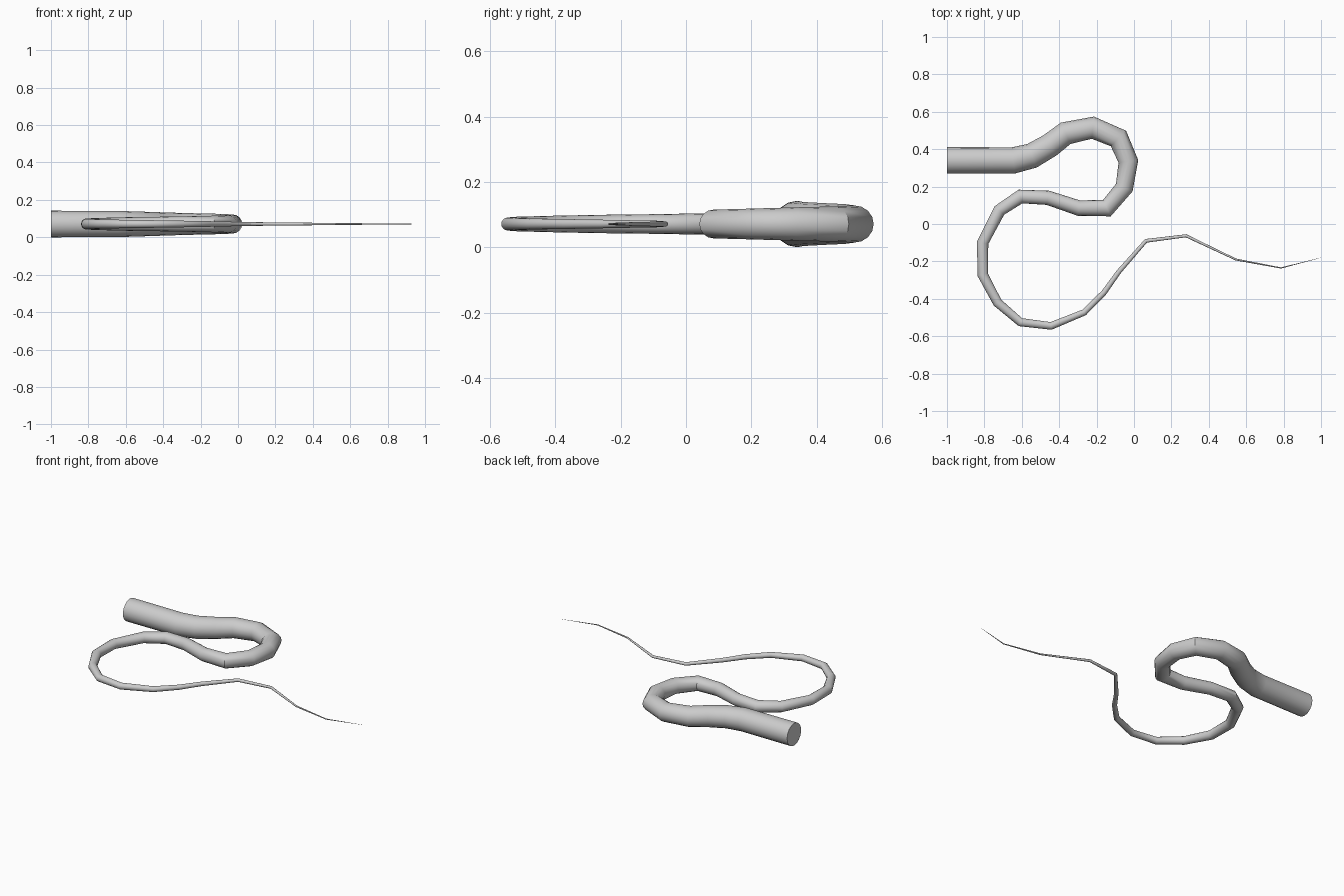
import bpy, bmesh, math
from mathutils import Vector

if "Cube" in bpy.data.objects:
    bpy.data.objects.remove(bpy.data.objects["Cube"])

SIDES = 16
HEIGHT = 0.071

# Centre line of the tail: x, y, radius
PATH = [
    (-1.0, 0.34, 0.071), (-0.645, 0.34, 0.070), (-0.545, 0.365, 0.067),
    (-0.45, 0.42, 0.064), (-0.365, 0.485, 0.061), (-0.22, 0.515, 0.057),
    (-0.083, 0.457, 0.054), (-0.030, 0.335, 0.051), (-0.052, 0.195, 0.047),
    (-0.145, 0.085, 0.044), (-0.295, 0.085, 0.041), (-0.46, 0.14, 0.038),
    (-0.607, 0.147, 0.036), (-0.72, 0.072, 0.033), (-0.809, -0.1, 0.030),
    (-0.809, -0.27, 0.028), (-0.73, -0.42, 0.025), (-0.607, -0.525, 0.022),
    (-0.444, -0.545, 0.020), (-0.267, -0.473, 0.017), (-0.16, -0.366, 0.015),
    (-0.08, -0.254, 0.013), (0.064, -0.09, 0.010), (0.278, -0.063, 0.008),
    (0.545, -0.19, 0.005), (0.786, -0.235, 0.003), (1.0, -0.18, 0.0005),
]

pts = [Vector((x, y, HEIGHT)) for x, y, r in PATH]
bm = bmesh.new()
rings = []

# Mitred rings along the centre line
for i, p in enumerate(pts):
    before = (p - pts[i - 1]).normalized() if i > 0 else None
    after = (pts[i + 1] - p).normalized() if i < len(pts) - 1 else None
    before, after = before or after, after or before
    tangent = (before + after).normalized()
    side = Vector((-tangent.y, tangent.x, 0)) / tangent.dot(after)
    r = PATH[i][2]
    rings.append([bm.verts.new(p + side * r * math.cos(a) + Vector((0, 0, r * math.sin(a))))
                  for a in (2 * math.pi * k / SIDES for k in range(SIDES))])

# Skin and end caps
for a, b in zip(rings, rings[1:]):
    for k in range(SIDES):
        n = (k + 1) % SIDES
        bm.faces.new((a[k], a[n], b[n], b[k]))
bm.faces.new(rings[0])
bm.faces.new(rings[-1])
bmesh.ops.recalc_face_normals(bm, faces=bm.faces)

mesh = bpy.data.meshes.new("tapered_tail")
bm.to_mesh(mesh)
bm.free()
tail = bpy.data.objects.new("tapered_tail", mesh)
bpy.context.collection.objects.link(tail)
bpy.context.view_layer.objects.active = tail
tail.select_set(True)
bpy.ops.object.shade_smooth_by_angle(angle=math.radians(35))
